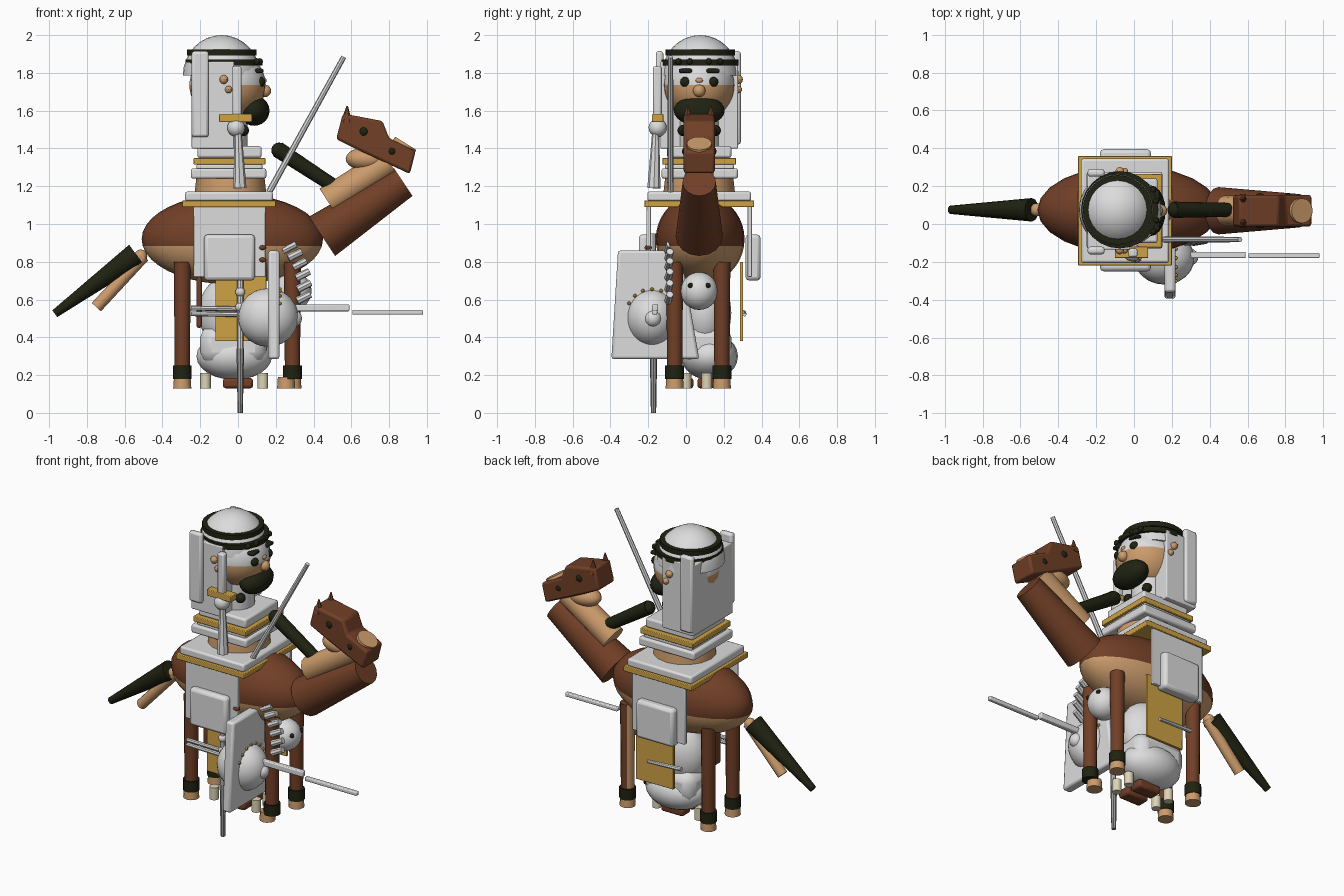
import bpy, bmesh, math
from mathutils import Vector

def mat(name, c):
    m = bpy.data.materials.new(name)
    m.diffuse_color = (*c, 1)
    return m

WHITE = mat("white", (0.72, 0.72, 0.72))
STEEL = mat("steel", (0.32, 0.32, 0.32))
BROWN = mat("brown", (0.165, 0.05, 0.02))
TAN = mat("tan", (0.60, 0.33, 0.15))
GOLD = mat("gold", (0.62, 0.36, 0.06))
DARK = mat("near_black", (0.014, 0.016, 0.006))
CREAM = mat("cream", (0.72, 0.66, 0.48))
YC = 0.07   # symmetry plane of horse and rider

def finish(name, m):
    o = bpy.context.object
    o.name = name
    o.data.materials.append(m)
    return o

def ball(name, c, r, m, seg=20, rings=12):
    bpy.ops.mesh.primitive_uv_sphere_add(segments=seg, ring_count=rings, radius=1, location=c)
    o = finish(name, m)
    o.scale = r if isinstance(r, tuple) else (r, r, r)
    return o

def box(name, x, y, z, m, bevel=0.012):
    bpy.ops.mesh.primitive_cube_add(size=1, location=((x[0]+x[1])/2, (y[0]+y[1])/2, (z[0]+z[1])/2))
    o = finish(name, m)
    size = Vector((x[1]-x[0], y[1]-y[0], z[1]-z[0]))
    for v in o.data.vertices:
        v.co = v.co * size
    if bevel:
        b = o.modifiers.new("bevel", 'BEVEL')
        b.width, b.segments = min(bevel, min(size) * 0.4), 2
    return o

def rod(name, a, b, r1, r2, m, seg=12):
    a, b = Vector(a), Vector(b)
    bpy.ops.mesh.primitive_cone_add(vertices=seg, radius1=r1, radius2=r2, depth=(b-a).length, location=(a+b)/2)
    o = finish(name, m)
    o.rotation_euler = (b-a).to_track_quat('Z', 'Y').to_euler()
    return o

def prism(name, pts, offset, m, bevel=0.01):
    # closed outline of 3D points, extruded along offset
    bm = bmesh.new()
    f = bm.faces.new([bm.verts.new(p) for p in pts])
    ext = bmesh.ops.extrude_face_region(bm, geom=[f])
    bmesh.ops.translate(bm, vec=offset, verts=[e for e in ext["geom"] if isinstance(e, bmesh.types.BMVert)])
    bmesh.ops.recalc_face_normals(bm, faces=bm.faces)
    me = bpy.data.meshes.new(name)
    bm.to_mesh(me)
    bm.free()
    o = bpy.data.objects.new(name, me)
    bpy.context.collection.objects.link(o)
    me.materials.append(m)
    b = o.modifiers.new("bevel", 'BEVEL')
    b.width, b.segments = bevel, 2
    return o

def two_tone(o, m, rule):
    o.data.materials.append(m)
    for p in o.data.polygons:
        if rule(p):
            p.material_index = 1

def flatten_bottom(o):
    # turn a sphere into a closed dome
    for v in o.data.vertices:
        v.co.z = max(v.co.z, 0)

# Horse body with pale belly
body = ball("horse_body", (-0.03, 0.075, 0.92), (0.48, 0.235, 0.24), BROWN, 24, 20)
two_tone(body, TAN, lambda p: p.center.z < -0.16)

# Legs, cuffs and hooves
for x, hx in ((-0.295, -0.295), (0.288, 0.255)):
    for y in (-0.06, 0.19):
        leg = rod("leg", (x, y, 0.22), (x, y, 0.80), 0.04, 0.045, BROWN)
        if x > 0 and y > 0:
            rot = leg.rotation_euler.to_matrix()
            two_tone(leg, TAN, lambda p: (rot @ p.normal).x < -0.4)
        rod("leg_cuff", (x, y, 0.18), (x, y, 0.25), 0.05, 0.05, DARK)
        hoof_x = hx if y < 0 else x
        rod("hoof", (hoof_x, y, 0.13), (hoof_x, y, 0.19), 0.048, 0.044, TAN)

# Neck, throat, mane
rod("horse_neck", (0.445, YC, 0.935), (0.875, YC, 1.222), 0.125, 0.088, BROWN, 16)
rod("neck_front", (0.475, YC, 1.12), (0.80, YC, 1.33), 0.08, 0.075, TAN, 12)
rod("mane", (0.21, 0.075, 1.395), (0.54, 0.075, 1.18), 0.043, 0.036, DARK)
ball("mane_tip", (0.217, 0.075, 1.39), 0.041, DARK, 12, 8)

# Horse head
outline = [(0.555, 1.585), (0.765, 1.545), (0.80, 1.455), (0.94, 1.385), (0.91, 1.265), (0.63, 1.395), (0.52, 1.45)]
prism("horse_head", [(x, YC-0.083, z) for x, z in outline], (0, 0.166, 0), BROWN, 0.014)
ball("jaw", (0.685, YC, 1.345), (0.115, 0.075, 0.063), TAN)
rod("muzzle", (0.84, YC, 1.35), (0.888, YC, 1.427), 0.07, 0.066, TAN, 16)
for s in (-1, 1):
    rod("horse_ear", (0.575, YC+s*0.062, 1.54), (0.578, YC+s*0.062, 1.625), 0.03, 0.004, BROWN, 6)
    ball("horse_eye", (0.665, YC+s*0.081, 1.49), (0.022, 0.012, 0.022), DARK, 12, 8)
    ball("nostril", (0.815, YC+s*0.081, 1.385), (0.018, 0.01, 0.018), DARK, 12, 8)

# Tail
ball("tail_root", (-0.515, 0.075, 0.83), 0.035, TAN, 12, 8)
rod("tail", (-0.54, 0.075, 0.84), (-0.97, 0.075, 0.525), 0.062, 0.022, DARK)
rod("tail_under", (-0.50, 0.075, 0.83), (-0.75, 0.075, 0.56), 0.033, 0.033, TAN)

# Saddle slabs and stacked collar
box("saddle_trim", (-0.295, 0.20), (-0.22, 0.36), (1.09, 1.125), GOLD, 0.004)
box("saddle_slab", (-0.28, 0.185), (-0.205, 0.345), (1.12, 1.172), WHITE)
rod("waist", (-0.04, YC, 1.16), (-0.04, YC, 1.25), 0.19, 0.18, TAN, 16)
box("collar_low", (-0.25, 0.15), (-0.13, 0.275), (1.24, 1.295), WHITE)
box("collar_gap", (-0.22, 0.13), (-0.11, 0.255), (1.285, 1.32), WHITE)
box("collar_trim", (-0.235, 0.145), (-0.125, 0.265), (1.315, 1.35), GOLD, 0.004)
box("collar_top", (-0.215, 0.125), (-0.10, 0.24), (1.35, 1.412), WHITE)
rod("rider_neck", (-0.06, YC, 1.40), (-0.06, YC, 1.58), 0.11, 0.11, WHITE, 16)

# Hanging cloths and saddle bags on both flanks
for y0, y1, bag, gold_y in ((-0.21, -0.185, (-0.25, -0.185), -0.15), (0.325, 0.35, (0.315, 0.395), 0.285)):
    box("side_cloth", (-0.235, 0.145), (y0, y1), (0.72, 1.12), WHITE, 0.004)
    box("saddle_bag", (-0.18, 0.09), bag, (0.70, 0.945), WHITE, 0.02)
    box("gold_cloth", (-0.12, 0.15), (gold_y, gold_y+0.018), (0.38, 0.80), GOLD, 0.003)

# Rounded figure below the horse
ball("lower_base", (-0.02, 0.125, 0.30), (0.20, 0.15, 0.125), WHITE)
ball("lower_torso", (-0.02, 0.10, 0.53), (0.19, 0.14, 0.21), WHITE)
box("lower_belt", (-0.20, 0.15), (-0.01, 0.24), (0.26, 0.46), WHITE, 0.06)
ball("chest_ball", (0.29, YC, 0.645), 0.10, WHITE)
for s in (-1, 1):
    ball("chest_dot", (0.373, YC+s*0.047, 0.675), 0.014, DARK, 10, 6)
    x = -0.02 + s*0.152
    for y in (0.0, 0.11):
        rod("cream_foot", (x, y, 0.13), (x, y, 0.21), 0.028, 0.028, CREAM)
    box("brown_shoe", (-0.08, 0.08), (0.05+s*0.055-0.045, 0.05+s*0.055+0.045), (0.13, 0.185), BROWN, 0.015)
for z in (0.525, 0.555):
    rod("front_bar", (-0.25, -0.165, z), (0.05, -0.165, z - 0.005), 0.013, 0.013, WHITE, 8)
rod("back_bar", (-0.18, 0.305, 0.53), (0.06, 0.31, 0.52), 0.014, 0.01, WHITE, 8)
box("side_strap", (-0.22, -0.19), (-0.05, 0.02), (0.45, 0.72), BROWN)

# Shield, boss and rivets
prism("shield", [(0.16, -0.395, 0.285), (0.16, 0.07, 0.285), (0.16, -0.03, 0.86), (0.16, -0.36, 0.86)],
      (0.06, 0, 0), WHITE, 0.014)
ball("shield_boss", (0.16, -0.18, 0.505), (0.16, 0.14, 0.155), WHITE, 24, 14)
for i in range(7):
    a = math.radians(30 + 20*i)
    ball("shield_stud", (0.221, -0.18+0.14*math.cos(a), 0.505+0.15*math.sin(a)), 0.01, GOLD, 8, 6)

# Horizontal lance
ball("lance_hand", (0.295, -0.175, 0.50), 0.045, WHITE, 14, 10)
box("lance_grip", (0.22, 0.59), (-0.18, -0.147), (0.538, 0.575), WHITE, 0.006)
box("lance_blade", (0.605, 0.98), (-0.18, -0.152), (0.52, 0.545), WHITE, 0.006)

# Beaded trim curving down the flank
for i in range(8):
    a = math.radians(82 - 13*i)
    x, z = 0.17 + 0.18*math.cos(a), 0.65 + 0.27*math.sin(a)
    rod("flank_bead", (x-0.035, -0.095, z-0.015), (x+0.035, -0.085, z+0.02), 0.021, 0.019, WHITE, 8)
for z in (0.81, 0.875):
    ball("flank_knob", (0.13, -0.20, z), (0.022, 0.02, 0.015), BROWN, 10, 6)

# Upright sword, upper and lower parts
rod("sword_tip", (0.012, -0.172, 0), (0.012, -0.172, 0.34), 0.014, 0.02, STEEL, 8)
rod("sword_lower", (0.012, -0.175, 0.34), (0.012, -0.175, 0.95), 0.016, 0.016, WHITE, 8)
for z in (0.56, 0.64):
    ball("sword_bead", (0.012, -0.175, z), 0.026, WHITE, 12, 8)
box("hilt_rod", (-0.03, 0.018), (-0.175, -0.13), (1.55, 1.835), WHITE, 0.01)
box("hilt_guard", (-0.10, 0.075), (-0.18, -0.12), (1.54, 1.582), GOLD, 0.004)
ball("hilt_knob", (-0.01, -0.15, 1.51), 0.048, WHITE, 14, 10)
rod("hilt_blade", (0.01, -0.17, 1.19), (0.0, -0.16, 1.50), 0.035, 0.018, WHITE, 8)

# Slanted sword
rod("slanted_sword", (0.165, -0.082, 1.17), (0.56, -0.082, 1.885), 0.017, 0.014, WHITE, 8)

# Rider head: pale brow above, face below, domed scarf on top
head = ball("rider_head", (-0.055, YC, 1.735), (0.202, 0.19, 0.19), WHITE, 24, 24)
two_tone(head, TAN, lambda p: p.center.z < -0.06)
crown = ball("scarf_crown", (-0.087, 0.075, 1.785), (0.205, 0.204, 0.215), WHITE, 24, 16)
flatten_bottom(crown)
for x, z, r in ((-0.087, 1.908, 0.184), (-0.075, 1.856, 0.204)):
    rod("head_band", (x, 0.075, z-0.016), (x, 0.075, z+0.016), r, r, DARK, 24)
box("scarf_back", (-0.245, -0.02), (-0.135, 0.275), (1.40, 1.86), WHITE, 0.006)
for y, z in ((-0.16, 1.46), (0.25, 1.42)):
    box("scarf_side", (-0.245, -0.155), (y, y+0.04), (z, 1.915), WHITE, 0.014)

# Face
ball("beard", (0.085, YC, 1.60), (0.082, 0.135, 0.08), DARK)
ball("nose", (0.143, YC, 1.705), 0.033, TAN, 14, 10)
ball("nose_bridge", (0.137, YC, 1.76), (0.016, 0.022, 0.015), TAN, 10, 6)
for s in (-1, 1):
    y = YC + s*0.073
    ball("rider_eye", (0.117, y, 1.752), 0.028, DARK, 14, 10)
    box("eyebrow", (0.09, 0.135), (y-0.035, y+0.035), (1.80, 1.822), DARK, 0.008)
    ball("beard_tip", (0.03, YC+s*0.085, 1.495), 0.03, DARK, 10, 8)
    for x, z, r in ((-0.075, 1.765, 0.024), (-0.05, 1.712, 0.02)):
        ball("ear_bead", (x, YC+s*0.207, z), r, TAN, 10, 6)
    for i in range(2):
        ball("band_knot", (0.115-0.015*i, YC+s*(0.05+0.06*i), 1.86), 0.018, DARK, 10, 6)

# Smooth rounded parts, keep hard edges
bpy.ops.object.select_all(action='SELECT')
bpy.context.view_layer.objects.active = bpy.data.objects["horse_body"]
bpy.ops.object.shade_smooth_by_angle(angle=math.radians(32))
bpy.ops.object.select_all(action='DESELECT')
